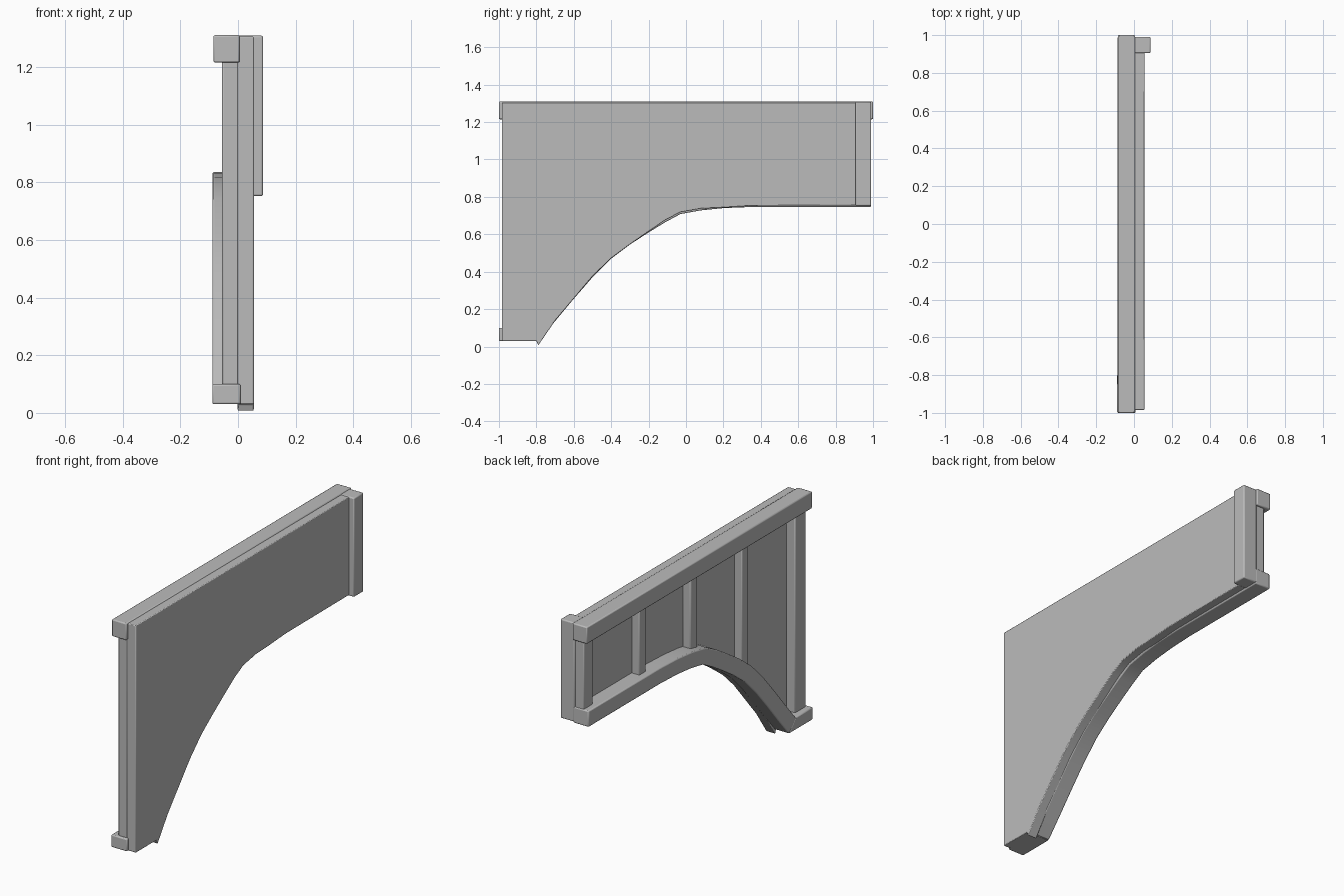
import bpy, bmesh, math, random
from mathutils import Vector

random.seed(4)
cube = bpy.data.objects.get("Cube")
if cube:
    bpy.data.objects.remove(cube, do_unlink=True)

grey = bpy.data.materials.new("weathered_grey")
grey.use_nodes = True
grey.diffuse_color = (0.5, 0.5, 0.5, 1)
bsdf = grey.node_tree.nodes["Principled BSDF"]
bsdf.inputs["Base Color"].default_value = grey.diffuse_color
bsdf.inputs["Roughness"].default_value = 0.8


def slab(name, outline, x0, x1, bevel=0.006):
    """Extrude a (y, z) outline from x0 to x1 and soften its edges."""
    bm = bmesh.new()
    face = bm.faces.new([bm.verts.new((x0, y, z)) for y, z in outline])
    ext = bmesh.ops.extrude_face_region(bm, geom=[face])
    moved = [v for v in ext["geom"] if isinstance(v, bmesh.types.BMVert)]
    bmesh.ops.translate(bm, verts=moved, vec=(x1 - x0, 0, 0))
    bmesh.ops.recalc_face_normals(bm, faces=bm.faces)
    mesh = bpy.data.meshes.new(name)
    bm.to_mesh(mesh)
    bm.free()
    mesh.materials.append(grey)
    ob = bpy.data.objects.new(name, mesh)
    bpy.context.collection.objects.link(ob)
    if bevel:
        mod = ob.modifiers.new("worn_edges", "BEVEL")
        mod.width = bevel
        mod.segments = 2
        mod.limit_method = "ANGLE"
        mod.angle_limit = math.radians(40)
    bpy.ops.object.select_all(action="DESELECT")
    ob.select_set(True)
    bpy.context.view_layer.objects.active = ob
    bpy.ops.object.shade_smooth_by_angle(angle=math.radians(35))
    return ob


def block(name, y0, y1, z0, z1, x0, x1):
    return slab(name, [(y0, z0), (y1, z0), (y1, z1), (y0, z1)], x0, x1)


# Underside of the arch, from the foot to the straight end
arch = [Vector(p) for p in ((-0.79, 0.03), (-0.7, 0.135), (-0.6, 0.255), (-0.5, 0.37),
                            (-0.4, 0.47), (-0.3, 0.545), (-0.2, 0.61), (-0.11, 0.665),
                            (-0.03, 0.708), (0.08, 0.728), (0.2, 0.74), (0.35, 0.746),
                            (0.99, 0.746))]


def offset(path, dist):
    out = []
    for i, p in enumerate(path):
        t = (path[min(i + 1, len(path) - 1)] - path[max(i - 1, 0)]).normalized()
        out.append(p + Vector((-t.y, t.x)) * dist)
    return out


# Wall panel with a slightly ragged lower edge
ragged = [p + Vector((0, random.uniform(0.0, 0.012))) for p in arch[1:-1]]
panel = [(-0.985, 0.03), (-0.8, 0.03), (-0.79, 0.006)]
panel += [tuple(p) for p in ragged] + [(0.985, 0.755), (0.985, 1.305), (-0.985, 1.305)]
slab("wall_panel", panel, -0.002, 0.055, 0.004)

# Curved lower rim
upper = offset(arch, 0.09)
slab("arch_rim", [tuple(p) for p in arch + upper[::-1]], -0.088, 0.008)

# Top rail and foot
block("top_rail", -1, 1, 1.215, 1.31, -0.085, 0.006)
slab("foot", [(-1, 0.03), (-0.79, 0.03), (-0.845, 0.1), (-1, 0.1)], -0.089, 0.009)

# End posts and evenly spaced ribs, standing on the rim
block("front_post", -0.985, -0.89, 0.06, 1.26, -0.055, 0.002)
block("back_post", 0.905, 0.985, 0.79, 1.26, -0.055, 0.002)
for name, y, z in (("front_rib", -0.455, 0.46), ("middle_rib", 0.0, 0.755),
                   ("back_rib", 0.455, 0.79)):
    block(name, y - 0.03, y + 0.03, z, 1.26, -0.05, 0.002)

# Outer strip covering the back corner
block("corner_strip", 0.905, 0.99, 0.752, 1.308, 0.0, 0.087)
